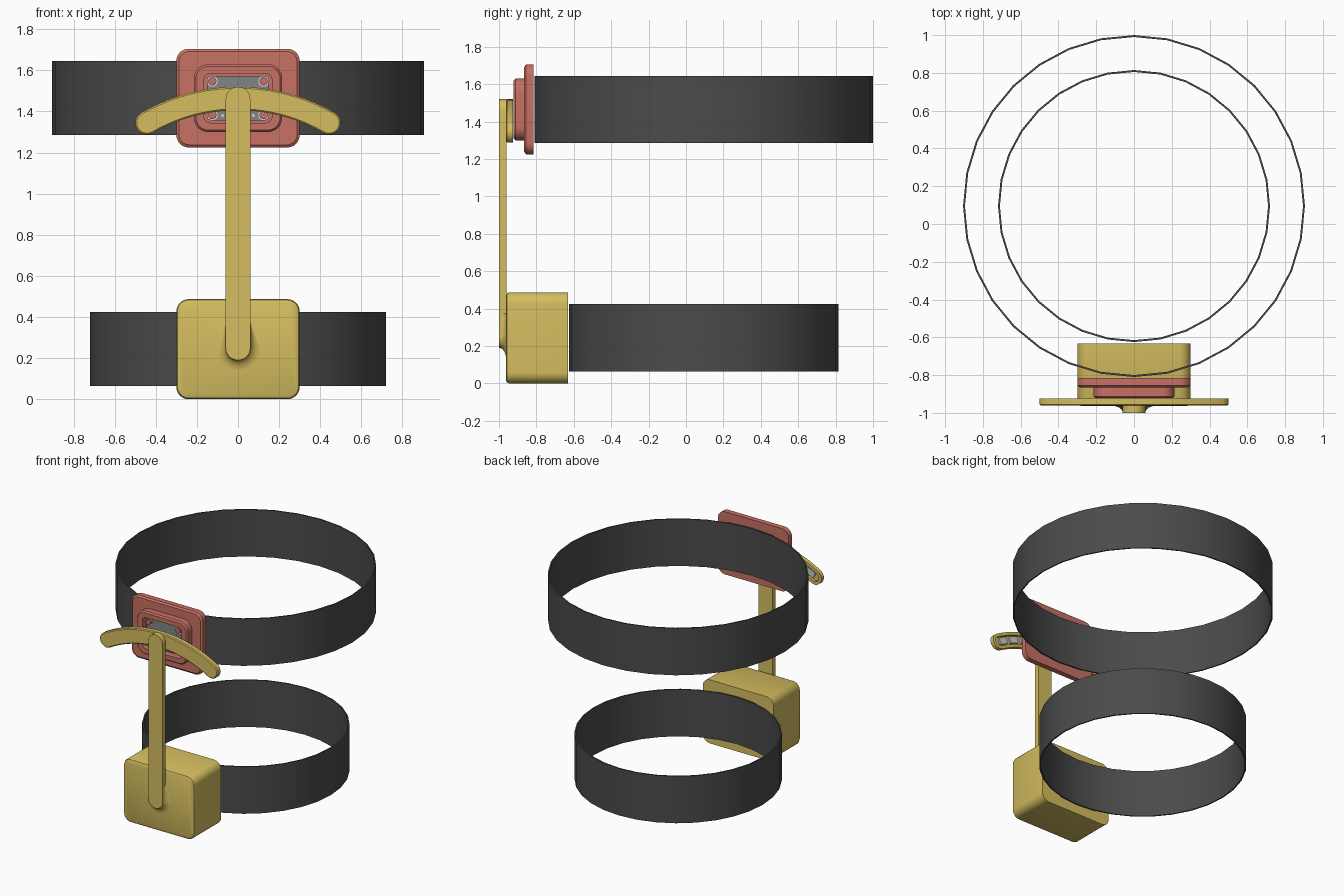
import bpy, bmesh
from math import sin, cos, pi, asin

if "Cube" in bpy.data.objects:
    bpy.data.objects.remove(bpy.data.objects["Cube"])


def material(name, rgb):
    m = bpy.data.materials.new(name)
    m.diffuse_color = (*rgb, 1)
    m.use_nodes = True
    m.node_tree.nodes["Principled BSDF"].inputs["Base Color"].default_value = m.diffuse_color
    return m


YELLOW = material("yellow_plastic", (0.66, 0.51, 0.115))
RED = material("red_plastic", (0.57, 0.165, 0.127))
DARK = material("dark_strap", (0.07, 0.07, 0.07))
STEEL = material("board_grey", (0.22, 0.23, 0.24))
SILVER = material("silver_contact", (0.6, 0.6, 0.6))


def rrect(hx, z0, z1, r, y, cx=0, n=8):
    """Rounded rectangle outline in the xz plane at depth y."""
    pts = []
    for i, (x, z) in enumerate([(hx - r, z1 - r), (r - hx, z1 - r),
                                (r - hx, z0 + r), (hx - r, z0 + r)]):
        for k in range(n + 1):
            a = (i + k / n) * pi / 2
            pts.append((cx + x + r * cos(a), y, z + r * sin(a)))
    return pts


def arc_outline(w, y, n=20, m=10):
    """Round-ended strip of half width w, bent along an arc."""
    R, top = 0.885, 1.463
    zc, t = top - R, asin(0.443 / R)
    pts = []
    for k in range(n + 1):
        a = -t + 2 * t * k / n
        pts.append(((R + w) * sin(a), y, zc + (R + w) * cos(a)))
    ex, ez = R * sin(t), zc + R * cos(t)
    cap = [pi / 2 - t - pi * k / m for k in range(1, m)]
    pts += [(ex + w * cos(b), y, ez + w * sin(b)) for b in cap]
    for k in range(n + 1):
        a = t - 2 * t * k / n
        pts.append(((R - w) * sin(a), y, zc + (R - w) * cos(a)))
    pts += [(-ex - w * cos(b), y, ez + w * sin(b)) for b in reversed(cap)]
    return pts


def loft(name, loops, mat, closed=False):
    """Skin a stack of outlines; cap the ends, or join last to first."""
    bm = bmesh.new()
    rings = [[bm.verts.new(p) for p in lp] for lp in loops]
    pairs = list(zip(rings, rings[1:]))
    if closed:
        pairs.append((rings[-1], rings[0]))
    else:
        bm.faces.new(rings[0])
        bm.faces.new(rings[-1])
    for a, b in pairs:
        for i in range(len(a)):
            j = (i + 1) % len(a)
            bm.faces.new((a[i], a[j], b[j], b[i]))
    bmesh.ops.recalc_face_normals(bm, faces=bm.faces)
    me = bpy.data.meshes.new(name)
    bm.to_mesh(me)
    bm.free()
    ob = bpy.data.objects.new(name, me)
    me.materials.append(mat)
    bpy.context.collection.objects.link(ob)
    return ob


def block(name, cx, cz, hx, hz, y0, y1, r, mat, n=8):
    return loft(name, [rrect(hx, cz - hz, cz + hz, r, y, cx, n) for y in (y0, y1)], mat)


def strap(name, r, z0, z1):
    def ring(rad, z):
        return [(rad * cos(2 * pi * k / 32), 0.095 + rad * sin(2 * pi * k / 32), z)
                for k in range(32)]
    i = r - 0.01
    loft(name, [ring(r, z0), ring(r, z1), ring(i, z1), ring(i, z0)], DARK, True)


# straps
strap("upper_strap", 0.905, 1.285, 1.645)
strap("lower_strap", 0.72, 0.065, 0.425)

# upper housing: back plate, stepped frame and board recess in one skin
CZ = 1.465
steps = [(0.30, 0.24, 0.06, -0.815), (0.30, 0.24, 0.06, -0.855),
         (0.287, 0.227, 0.05, -0.865), (0.215, 0.165, 0.07, -0.865),
         (0.215, 0.165, 0.07, -0.912), (0.205, 0.155, 0.06, -0.922),
         (0.165, 0.12, 0.03, -0.922), (0.165, 0.12, 0.03, -0.87)]
loft("upper_housing", [rrect(x, CZ - z, CZ + z, r, y) for x, z, r, y in steps], RED)

# sensor board with pegs, chips and contacts
block("sensor_board", 0, CZ, 0.152, 0.108, -0.868, -0.89, 0.02, STEEL)
for sx in (-1, 1):
    for sz in (-1, 1):
        x, z = sx * 0.125, CZ + sz * 0.082
        block("peg_collar", x, z, 0.027, 0.027, -0.885, -0.893, 0.027, SILVER, 4)
        block("board_peg", x, z, 0.02, 0.02, -0.88, -0.908, 0.02, RED, 4)
    block("board_connector", sx * 0.125, CZ, 0.02, 0.04, -0.885, -0.903, 0.004, SILVER, 2)
block("sensor_chip", 0, CZ, 0.03, 0.025, -0.885, -0.9, 0.003, DARK, 2)
for k in range(7):
    block("board_contact", -0.075 + 0.025 * k, CZ - 0.085, 0.008, 0.008,
          -0.885, -0.893, 0.008, SILVER, 2)

# lower housing box with bevelled front
loft("lower_housing", [rrect(0.30, 0, 0.487, 0.06, -0.632),
                       rrect(0.30, 0, 0.487, 0.06, -0.945),
                       rrect(0.295, 0.005, 0.482, 0.056, -0.957),
                       rrect(0.282, 0.018, 0.469, 0.045, -0.963)], YELLOW)

# upright arm
loft("upright_arm", [rrect(0.06, 0.19, 1.52, 0.06, y) for y in (-0.961, -1.0)], YELLOW)

# concave fillet where the arm leaves the box, fading upward
loops = []
for k in range(9):
    a = k / 8 * pi / 2
    off, y = 0.06 * (1 - sin(a)), -0.962 - 0.037 * (1 - cos(a))
    low = rrect(0.06 + off, 0.19 - off, 0.6, 0.06 + off, y)
    high = rrect(0.058, 0, 0.44, 0.058, y)
    loops.append(high[:18] + low[18:])
loft("arm_fillet", loops, YELLOW)

# curved magnet bar, slotted on its back
loft("curved_bar", [arc_outline(0.05, -0.962), arc_outline(0.057, -0.956),
                    arc_outline(0.057, -0.925), arc_outline(0.034, -0.925),
                    arc_outline(0.034, -0.945)], YELLOW)

# row of magnets inside the slot
for k in range(9):
    a = (k - 4) * 0.118
    ob = block("magnet", 0, 0, 0.036, 0.024, -0.946, -0.93, 0.003, SILVER, 2)
    ob.location = (0.885 * sin(a), 0, 0.578 + 0.885 * cos(a))
    ob.rotation_euler = (0, a, 0)

# smooth shading with sharp edges kept
for ob in bpy.context.collection.objects:
    ob.select_set(True)
    bpy.context.view_layer.objects.active = ob
bpy.ops.object.shade_smooth_by_angle(angle=0.55)
